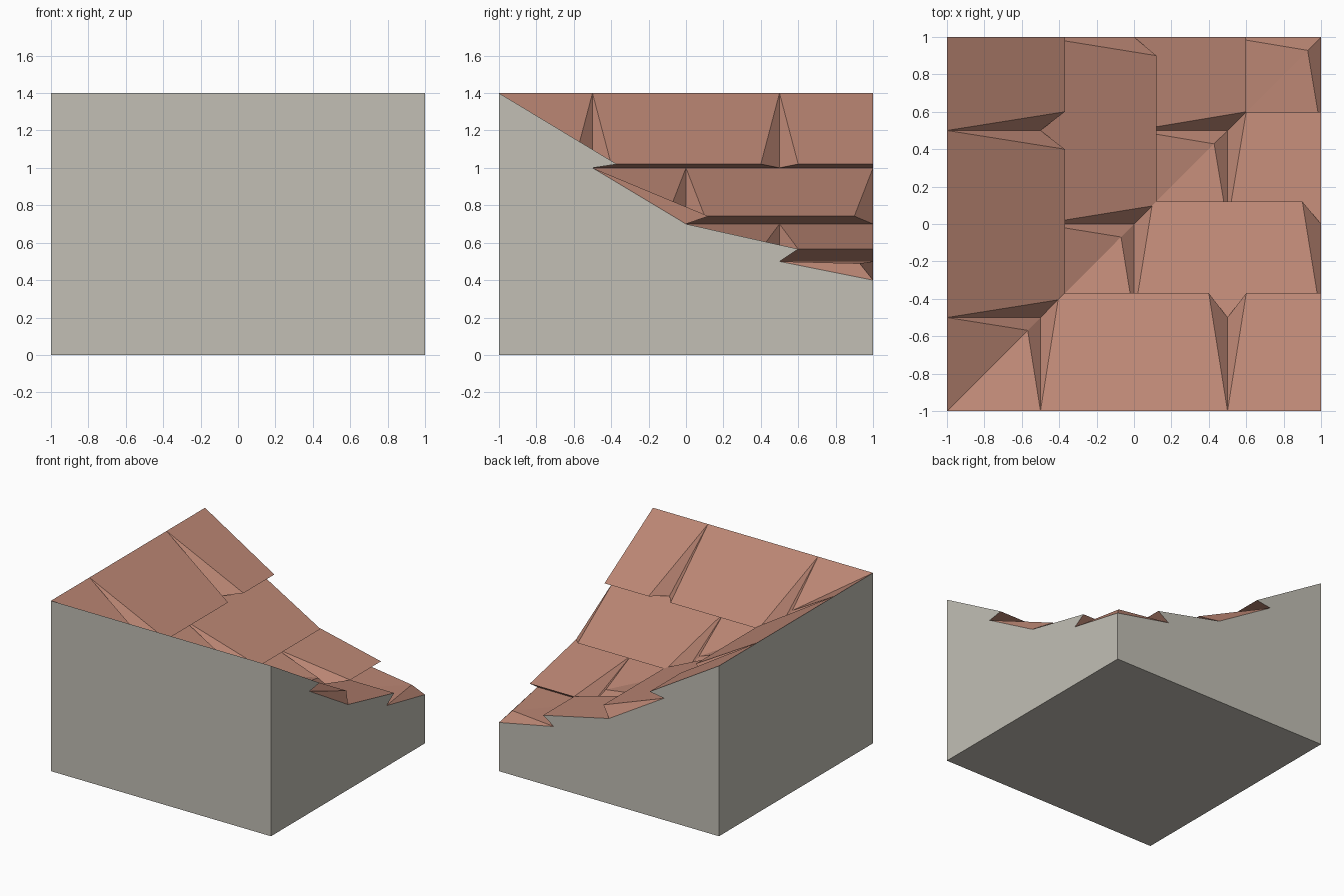
import bpy, bmesh
from mathutils import Vector

if "Cube" in bpy.data.objects:
    bpy.data.objects.remove(bpy.data.objects["Cube"])

# Each course: start distance, start height, lip distance, lip height
COURSES = [(-1.0, 1.4, -0.37, 1.02), (-0.5, 1.0, 0.12, 0.742),
           (0.0, 0.7, 0.6, 0.566), (0.5, 0.5, 1.1, 0.485)]
END = (1.0, 0.4)
NOTCH = 0.1  # half width of the notch between tiles at the lip


def material(name, color):
    m = bpy.data.materials.new(name)
    m.diffuse_color = (*color, 1)
    m.use_nodes = True
    m.node_tree.nodes["Principled BSDF"].inputs["Base Color"].default_value = m.diffuse_color
    return m


def add_object(name, bm, mat):
    mesh = bpy.data.meshes.new(name)
    bm.to_mesh(mesh)
    bm.free()
    mesh.materials.append(mat)
    ob = bpy.data.objects.new(name, mesh)
    bpy.context.collection.objects.link(ob)
    return ob


def face(bm, *pts):
    return bm.faces.new([bm.verts.new(p) for p in pts])


def clip(bm, point, normal):
    """Remove everything on the side the normal points to."""
    bmesh.ops.bisect_plane(bm, geom=bm.verts[:] + bm.edges[:] + bm.faces[:], dist=1e-5,
                           plane_co=point, plane_no=normal, clear_outer=True)


def swap_xy(bm):
    """Mirror a copy of the mesh across the diagonal valley."""
    for f in bm.faces[:]:
        face(bm, *[Vector((v.co.y, v.co.x, v.co.z)) for v in reversed(f.verts)])
    bmesh.ops.remove_doubles(bm, verts=bm.verts[:], dist=1e-4)


clay = material("clay", (0.50, 0.24, 0.175))
stone = material("stone", (0.54, 0.52, 0.46))

# Roof tiles: overlapping courses with tapered notches, staggered by half a tile
bm = bmesh.new()
for i, (s, zs, lip, zl) in enumerate(COURSES):
    n, zn = COURSES[i + 1][:2] if i < 3 else END
    for k in range(3):
        a = -1.5 + k + 0.5 * (i % 2)
        b = a + 1
        la, lb = (a + NOTCH, lip, zl), (b - NOTCH, lip, zl)
        sa, sb, na, nb = (a, s, zs), (b, s, zs), (a, n, zn), (b, n, zn)
        face(bm, sa, sb, lb, la)   # tile top
        face(bm, la, lb, nb, na)   # lip underside
        face(bm, sa, la, na)       # notch sides
        face(bm, sb, nb, lb)
bmesh.ops.remove_doubles(bm, verts=bm.verts[:], dist=1e-4)
clip(bm, (1, 0, 0), (1, 0, 0))
clip(bm, (0, 0, 0), (-1, 1, 0))
swap_xy(bm)
add_object("roof_tiles", bm, clay)

# Wall block: open top, stepped side profile following the tile ends
bm = bmesh.new()
profile = [(-1, 0), (1, 0), END]
for i in (3, 2, 1):
    profile.append(COURSES[i][:2])
    if i in (1, 3):                # whole tile end shows, so include its lip
        profile.append(COURSES[i - 1][2:])
profile.append(COURSES[0][:2])
face(bm, *[(1, y, z) for y, z in profile])
face(bm, (-1, -1, 0), (1, -1, 0), (1, -1, 1.4), (-1, -1, 1.4))
swap_xy(bm)
face(bm, (-1, -1, 0), (-1, 1, 0), (1, 1, 0), (1, -1, 0))
bmesh.ops.remove_doubles(bm, verts=bm.verts[:], dist=1e-4)
add_object("wall_block", bm, stone)
